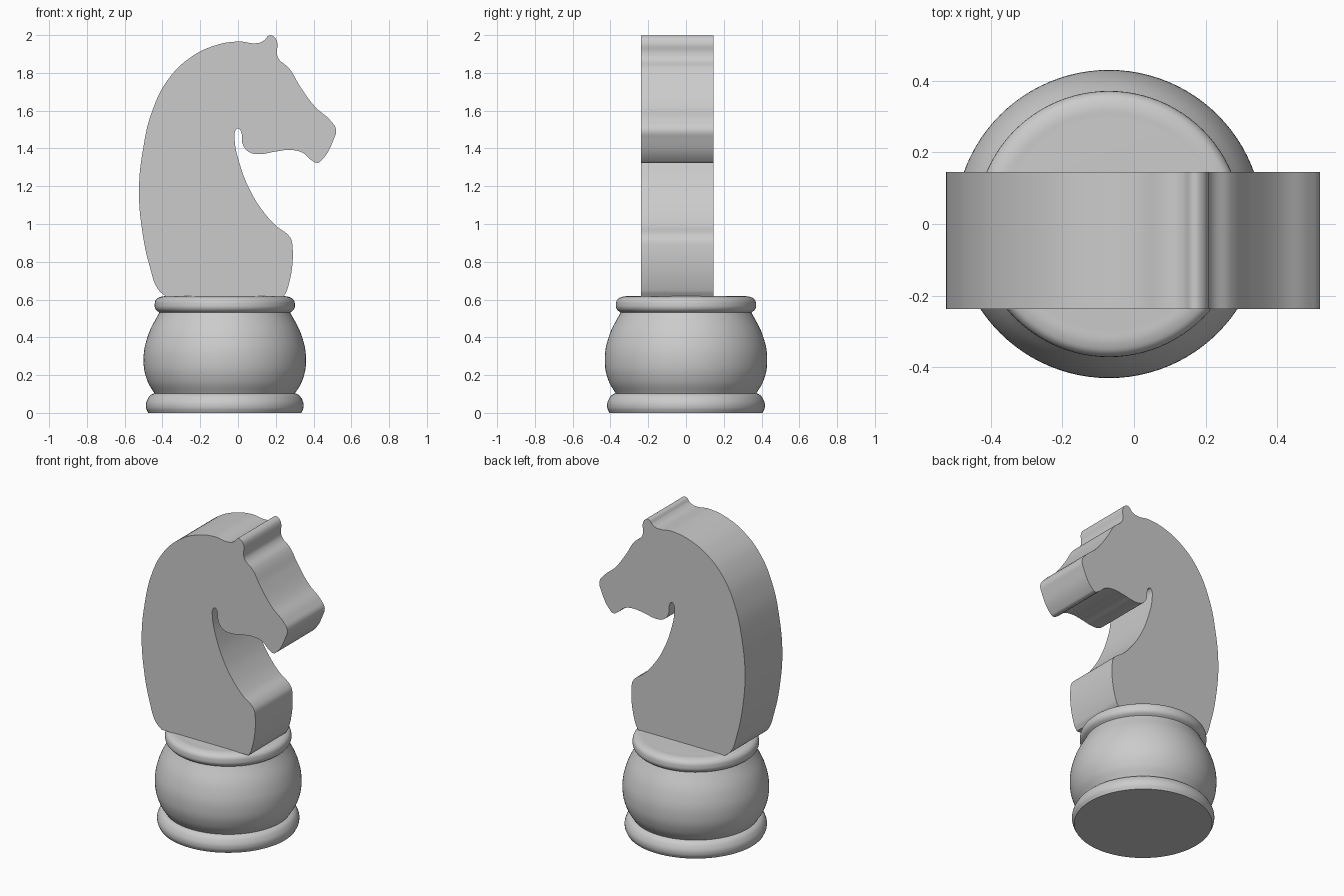
import bpy
import bmesh
from math import radians
from mathutils import Matrix

if "Cube" in bpy.data.objects:
    bpy.data.objects.remove(bpy.data.objects["Cube"], do_unlink=True)

# One plain grey for the whole piece
grey = bpy.data.materials.new("plain grey")
grey.use_nodes = True
colour = (0.6, 0.6, 0.6, 1.0)
grey.diffuse_color = colour
grey.node_tree.nodes["Principled BSDF"].inputs["Base Color"].default_value = colour

BASE_X = -0.07


def select_only(obj):
    bpy.ops.object.select_all(action="DESELECT")
    obj.select_set(True)
    bpy.context.view_layer.objects.active = obj


def spline_outline(name, points, closed):
    """Smooth curve through points; a third entry marks a sharp corner."""
    curve = bpy.data.curves.new(name, "CURVE")
    curve.dimensions = "2D"
    curve.resolution_u = 8
    spline = curve.splines.new("BEZIER")
    spline.bezier_points.add(len(points) - 1)
    spline.use_cyclic_u = closed
    for knot, point in zip(spline.bezier_points, points):
        knot.co = (point[0], point[1], 0)
        handle = "VECTOR" if len(point) > 2 else "AUTO"
        knot.handle_left_type = knot.handle_right_type = handle
    obj = bpy.data.objects.new(name, curve)
    bpy.context.collection.objects.link(obj)
    return obj


def finish(obj, angle):
    obj.data.materials.clear()
    obj.data.materials.append(grey)
    select_only(obj)
    bpy.ops.object.shade_smooth_by_angle(angle=radians(angle))


def turned_part(name, profile):
    """Spin a (radius, height) profile round the axis of the base."""
    obj = spline_outline(name, profile, False)
    select_only(obj)
    bpy.ops.object.convert(target="MESH")
    obj = bpy.context.object
    bm = bmesh.new()
    bm.from_mesh(obj.data)
    bm.transform(Matrix.Rotation(radians(90), 4, "X"))
    bmesh.ops.spin(bm, geom=bm.verts[:] + bm.edges[:], cent=(0, 0, 0),
                   axis=(0, 0, 1), angle=radians(360), steps=96)
    bmesh.ops.remove_doubles(bm, verts=bm.verts, dist=0.0005)
    bmesh.ops.recalc_face_normals(bm, faces=bm.faces)
    bm.to_mesh(obj.data)
    bm.free()
    obj.location.x = BASE_X
    finish(obj, 35)


# Turned base: foot ring, bulging bowl and collar ring
sharp = True
turned_part("foot_ring", [
    (0, 0, sharp), (0.405, 0, sharp), (0.417, 0.03), (0.41, 0.07),
    (0.383, 0.1), (0.34, 0.105, sharp), (0, 0.105, sharp)])
turned_part("bowl", [
    (0, 0.1, sharp), (0.37, 0.1, sharp), (0.41, 0.17), (0.43, 0.27),
    (0.41, 0.4), (0.345, 0.535, sharp), (0, 0.535, sharp)])
turned_part("collar_ring", [
    (0, 0.53, sharp), (0.345, 0.53, sharp), (0.367, 0.55), (0.371, 0.575),
    (0.363, 0.6), (0.34, 0.614), (0.29, 0.618, sharp), (0, 0.618, sharp)])

# Horse head outline, listed part by part round the silhouette
chest = [(0.24, 0.615, sharp), (0.26, 0.65), (0.288, 0.89), (0.275, 0.93),
         (0.196, 0.995), (0.127, 1.075), (0.063, 1.18), (0.01, 1.315)]
throat = [(-0.018, 1.45), (-0.014, 1.493), (0, 1.505), (0.014, 1.493),
          (0.026, 1.42), (0.06, 1.38)]
jaw = [(0.115, 1.37), (0.195, 1.383), (0.275, 1.392), (0.34, 1.378),
       (0.386, 1.34), (0.42, 1.324), (0.442, 1.337)]
muzzle = [(0.508, 1.452), (0.519, 1.5), (0.49, 1.547)]
face = [(0.407, 1.622), (0.328, 1.73), (0.27, 1.825), (0.215, 1.875)]
ear = [(0.206, 1.905), (0.208, 1.96), (0.19, 1.992), (0.165, 1.998),
       (0.138, 1.972), (0.106, 1.958)]
mane = [(0, 1.966), (-0.122, 1.945), (-0.254, 1.88), (-0.37, 1.765),
        (-0.455, 1.596), (-0.503, 1.395), (-0.524, 1.183), (-0.508, 0.97),
        (-0.466, 0.77), (-0.423, 0.654), (-0.38, 0.615, sharp)]

# Flat slab cut to the outline, standing on the collar
head = spline_outline("horse_head",
                      chest + throat + jaw + muzzle + face + ear + mane, True)
head.data.fill_mode = "BOTH"
head.data.extrude = 0.191
head.rotation_euler.x = radians(90)
head.location.y = -0.046
select_only(head)
bpy.ops.object.convert(target="MESH")
head = bpy.context.object
bm = bmesh.new()
bm.from_mesh(head.data)
bmesh.ops.remove_doubles(bm, verts=bm.verts, dist=0.0002)
bmesh.ops.recalc_face_normals(bm, faces=bm.faces)
bm.to_mesh(head.data)
bm.free()
finish(head, 40)
